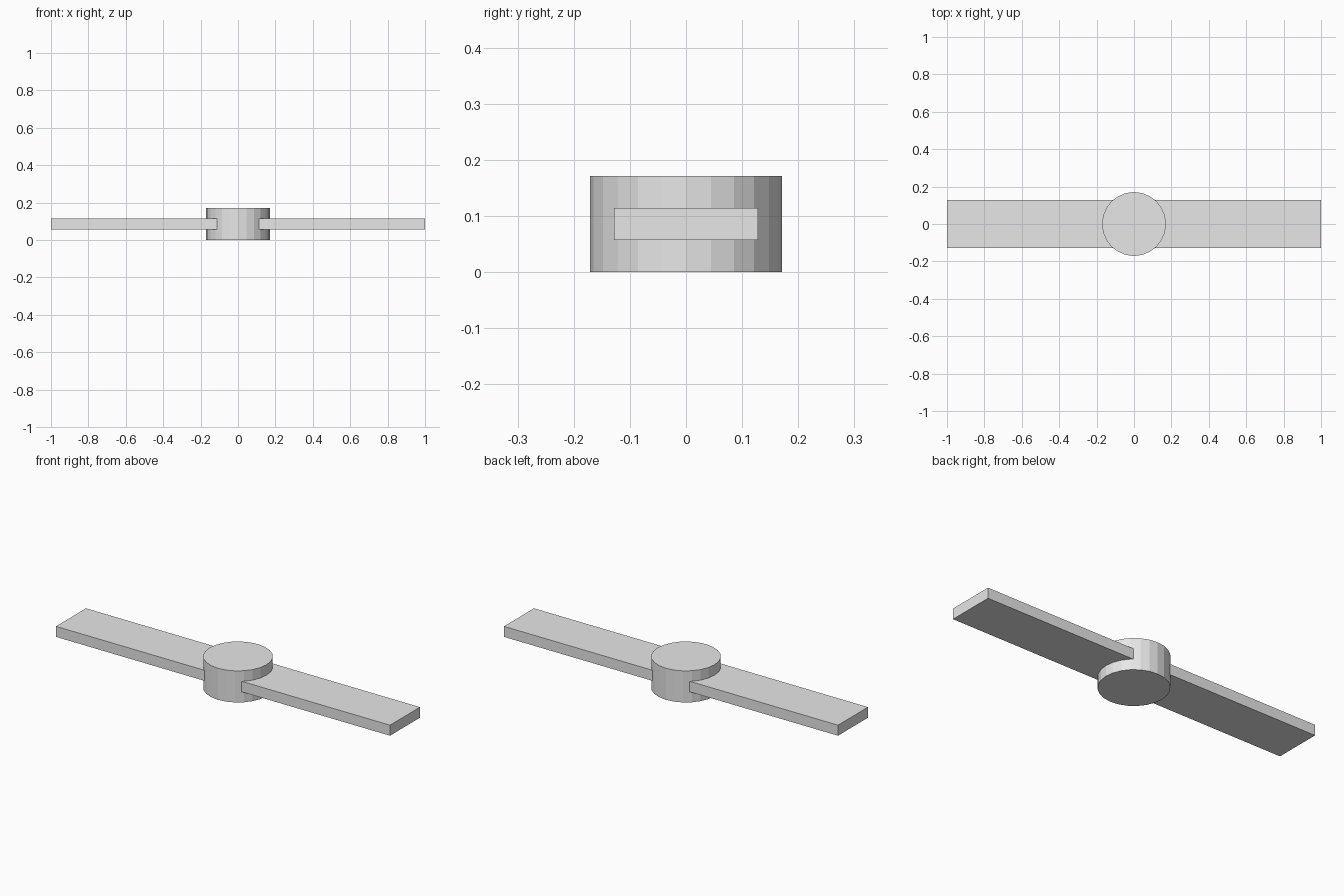
import bpy

if "Cube" in bpy.data.objects:
    bpy.data.objects.remove(bpy.data.objects["Cube"])

grey = bpy.data.materials.new("light grey")
grey.diffuse_color = (0.8, 0.8, 0.8, 1)
grey.use_nodes = True
grey.node_tree.nodes["Principled BSDF"].inputs["Base Color"].default_value = grey.diffuse_color


def finish(name):
    obj = bpy.context.object
    obj.name = name
    obj.data.materials.append(grey)
    return obj


# Central hub: a 24-sided flat-shaded drum
bpy.ops.mesh.primitive_cylinder_add(vertices=24, radius=0.171, depth=0.171,
                                    location=(0, 0, 0.0855))
finish("hub")

# Flat blade running through the hub
bpy.ops.mesh.primitive_cube_add(size=1, location=(0, 0, 0.0855))
blade = finish("blade")
blade.scale = (2.0, 0.256, 0.057)
